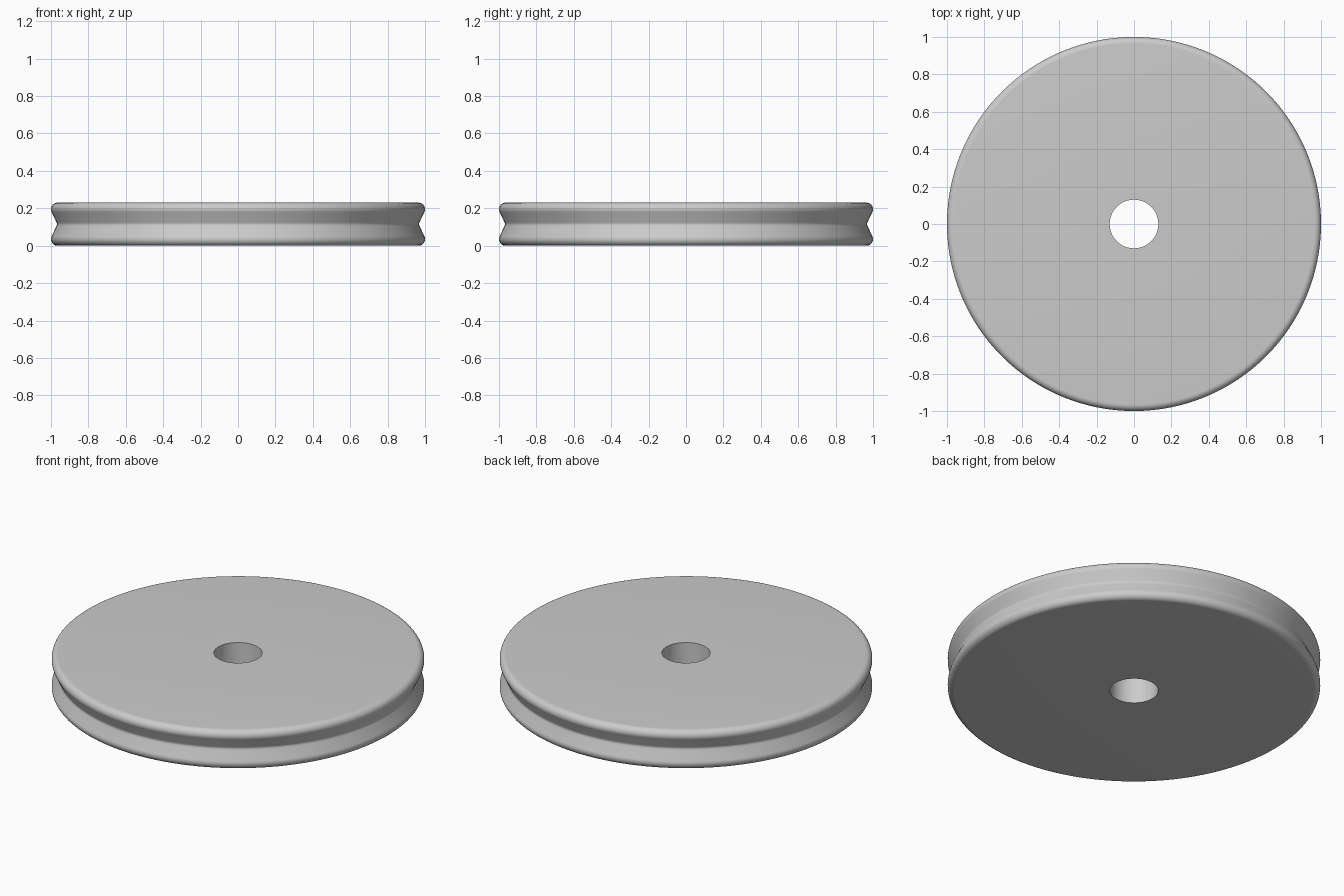
import bpy, bmesh
from math import cos, sin, radians, tau

if "Cube" in bpy.data.objects:
    bpy.data.objects.remove(bpy.data.objects["Cube"])

HEIGHT, BORE, SEGMENTS = 0.23, 0.13, 128
LIP, LIP_X = 0.035, 0.965   # rounded lip radius and its centre
mid = HEIGHT / 2

# Plain grey material
grey = bpy.data.materials.new("plain_grey")
grey.use_nodes = True
colour = (0.6, 0.6, 0.6, 1)
grey.diffuse_color = colour
grey.node_tree.nodes["Principled BSDF"].inputs["Base Color"].default_value = colour

# Upper half of the section: bore, flat face, rounded lip, groove slope
upper = [(BORE, HEIGHT)]
for i in range(13):
    a = radians(90 - 116 * i / 12)
    upper.append((LIP_X + LIP * cos(a), HEIGHT - LIP + LIP * sin(a)))
upper += [(0.971, mid + 0.011), (0.969, mid + 0.005)]

# Mirror the section about the middle of the groove
lower = [(r, HEIGHT - z) for r, z in reversed(upper)]
profile = upper + [(0.968, mid)] + lower

# Revolve the closed section
bm = bmesh.new()
verts = [bm.verts.new((r, 0, z)) for r, z in profile]
edges = [bm.edges.new((verts[i - 1], verts[i])) for i in range(len(verts))]
bmesh.ops.spin(bm, geom=verts + edges, cent=(0, 0, 0), axis=(0, 0, 1),
               angle=tau, steps=SEGMENTS, use_merge=True)
bmesh.ops.remove_doubles(bm, verts=bm.verts, dist=0.0001)
bmesh.ops.recalc_face_normals(bm, faces=bm.faces)
mesh = bpy.data.meshes.new("grooved_wheel")
bm.to_mesh(mesh)
bm.free()
mesh.materials.append(grey)

wheel = bpy.data.objects.new("grooved_wheel", mesh)
bpy.context.collection.objects.link(wheel)
bpy.context.view_layer.objects.active = wheel
wheel.select_set(True)
bpy.ops.object.shade_smooth_by_angle(angle=radians(35))
